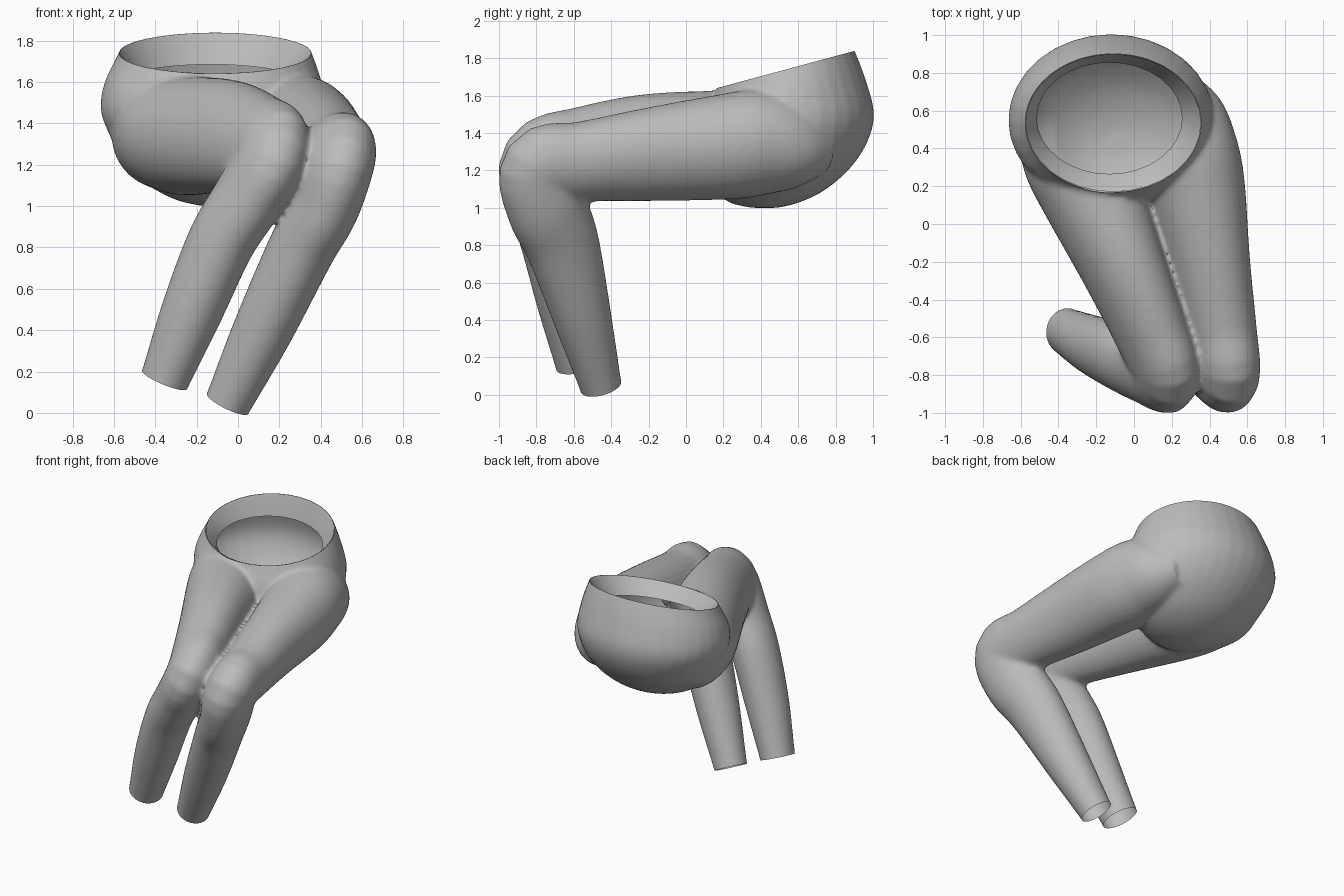
import bpy
import bmesh
import math
from mathutils import Vector

cube = bpy.data.objects.get("Cube")
if cube:
    bpy.data.objects.remove(cube)

SIDES = 32
STEPS = 5
ANGLES = [math.tau * i / SIDES for i in range(SIDES)]

cloth = bpy.data.materials.new("plain_grey")
cloth.use_nodes = True
grey = (0.5, 0.5, 0.5, 1)
cloth.diffuse_color = grey
cloth.node_tree.nodes["Principled BSDF"].inputs["Base Color"].default_value = grey


def smooth_rows(rows):
    """Catmull-Rom interpolation of rows of numbers."""
    rows = [Vector(r) for r in rows]
    out = []
    for i in range(len(rows) - 1):
        a, b = rows[max(i - 1, 0)], rows[i]
        c, d = rows[i + 1], rows[min(i + 2, len(rows) - 1)]
        for k in range(STEPS):
            t = k / STEPS
            out.append(0.5 * (2 * b + (c - a) * t + (2 * a - 5 * b + 4 * c - d) * t * t
                              + (3 * b - a - 3 * c + d) * t ** 3))
    return out + [rows[-1]]


def loft(bm, rings, capped=True):
    """Skin closed rings of points, with or without end caps."""
    loops = [[bm.verts.new(p) for p in ring] for ring in rings]
    for lo, hi in zip(loops, loops[1:]):
        for i in range(SIDES):
            j = (i + 1) % SIDES
            bm.faces.new((lo[i], lo[j], hi[j], hi[i]))
    if capped:
        bm.faces.new(loops[0][::-1])
        bm.faces.new(loops[-1])


def make_object(name, bm):
    bmesh.ops.recalc_face_normals(bm, faces=bm.faces)
    mesh = bpy.data.meshes.new(name)
    bm.to_mesh(mesh)
    bm.free()
    mesh.materials.append(cloth)
    obj = bpy.data.objects.new(name, mesh)
    bpy.context.collection.objects.link(obj)
    bpy.ops.object.select_all(action='DESELECT')
    obj.select_set(True)
    bpy.context.view_layer.objects.active = obj
    return obj


def hip_ring(row):
    """Ellipse from z, centre x, centre y, half width, half depth, backward rise."""
    z, cx, cy, a, b, rise = row
    return [(cx + a * math.cos(t), cy + b * math.sin(t), z + rise * b * math.sin(t))
            for t in ANGLES]


def leg_rings(rows):
    """Bent tube; each row is centre x, y, z, half width, half depth."""
    rows = smooth_rows(rows)
    centres = [Vector(r[:3]) for r in rows]
    knee = min(centres, key=lambda c: c.y)
    hinge = (knee - centres[0]).cross(centres[-1] - knee).normalized()
    rings = []
    for i, (row, c) in enumerate(zip(rows, centres)):
        along = (centres[min(i + 1, len(rows) - 1)] - centres[max(i - 1, 0)]).normalized()
        side = (hinge - along * hinge.dot(along)).normalized()
        depth = along.cross(side)
        rings.append([c + side * row[3] * math.cos(t) + depth * row[4] * math.sin(t)
                      for t in ANGLES])
    return rings


def cut_open(bm, centre, radius, point, normal):
    """Trim the skin beyond a plane, only within a sphere."""
    faces = [f for f in bm.faces if (f.calc_center_median() - Vector(centre)).length < radius]
    edges = {e for f in faces for e in f.edges}
    verts = {v for f in faces for v in f.verts}
    bmesh.ops.bisect_plane(bm, geom=[*verts, *edges, *faces], dist=1e-5, plane_co=point,
                           plane_no=normal, clear_outer=True)


body = bmesh.new()

# Hips, running on past the waist
loft(body, [hip_ring(r) for r in smooth_rows([
    (1.00, -.09, .42, .08, .07, 0), (1.03, -.09, .42, .21, .19, 0),
    (1.10, -.09, .45, .34, .30, 0), (1.22, -.10, .50, .455, .385, 0),
    (1.35, -.11, .54, .515, .435, .03), (1.47, -.12, .55, .545, .455, .08),
    (1.60, -.12, .54, .525, .425, .17), (1.74, -.11, .535, .467, .367, .27),
    (1.90, -.11, .535, .40, .30, .27)])])

# Legs from hip, over the knee, to just past the ankle
loft(body, leg_rings([
    (.15, .72, 1.33, .18, .14), (.22, .57, 1.34, .255, .24), (.275, .40, 1.35, .27, .285),
    (.325, .20, 1.325, .26, .285), (.395, -.20, 1.285, .215, .255),
    (.46, -.56, 1.245, .185, .22), (.48, -.76, 1.205, .175, .235),
    (.42, -.74, 1.00, .165, .22), (.31, -.66, .80, .16, .20), (.12, -.55, .40, .145, .155),
    (-.05, -.455, .045, .113, .113), (-.10, -.43, -.06, .11, .11)]))
loft(body, leg_rings([
    (-.34, .70, 1.33, .18, .15), (-.36, .53, 1.34, .25, .25), (-.32, .38, 1.35, .28, .28),
    (-.24, .20, 1.34, .275, .29), (-.06, -.22, 1.335, .22, .28), (.09, -.57, 1.295, .19, .25),
    (.155, -.76, 1.235, .175, .245), (.05, -.75, 1.04, .165, .21), (-.08, -.70, .83, .16, .19),
    (-.22, -.64, .50, .148, .16), (-.355, -.57, .16, .118, .128),
    (-.40, -.546, .05, .115, .125)]))

# Blend hips and legs into one skin
skin = make_object("hips_and_legs", body)
remesh = skin.modifiers.new("blend", 'REMESH')
remesh.mode = 'VOXEL'
remesh.voxel_size = 0.016
soften = skin.modifiers.new("soften", 'SMOOTH')
soften.factor = 0.5
soften.iterations = 8
for name in ("blend", "soften"):
    bpy.ops.object.modifier_apply(modifier=name)

# Open the waist and both ankles
bm = bmesh.new()
bm.from_mesh(skin.data)
cut_open(bm, (-.11, .75, 1.9), .66, (-.11, .535, 1.74), (0, -.27, 1))
cut_open(bm, (-.07, -.445, 0), .22, (-.05, -.455, .045), (-.43, .24, -.87))
cut_open(bm, (-.37, -.56, .12), .21, (-.355, -.57, .16), (-.37, .19, -.91))
bm.to_mesh(skin.data)
bm.free()
bpy.ops.object.shade_smooth_by_angle(angle=math.radians(50))

# Waist hem folded inward
hem = bmesh.new()
loft(hem, [hip_ring(r) for r in (
    (1.74, -.11, .535, .465, .365, .27), (1.68, -.12, .55, .42, .325, .25),
    (1.62, -.13, .56, .385, .295, .22))], capped=False)
make_object("waist_hem", hem)
bpy.ops.object.shade_smooth_by_angle(angle=math.radians(50))
